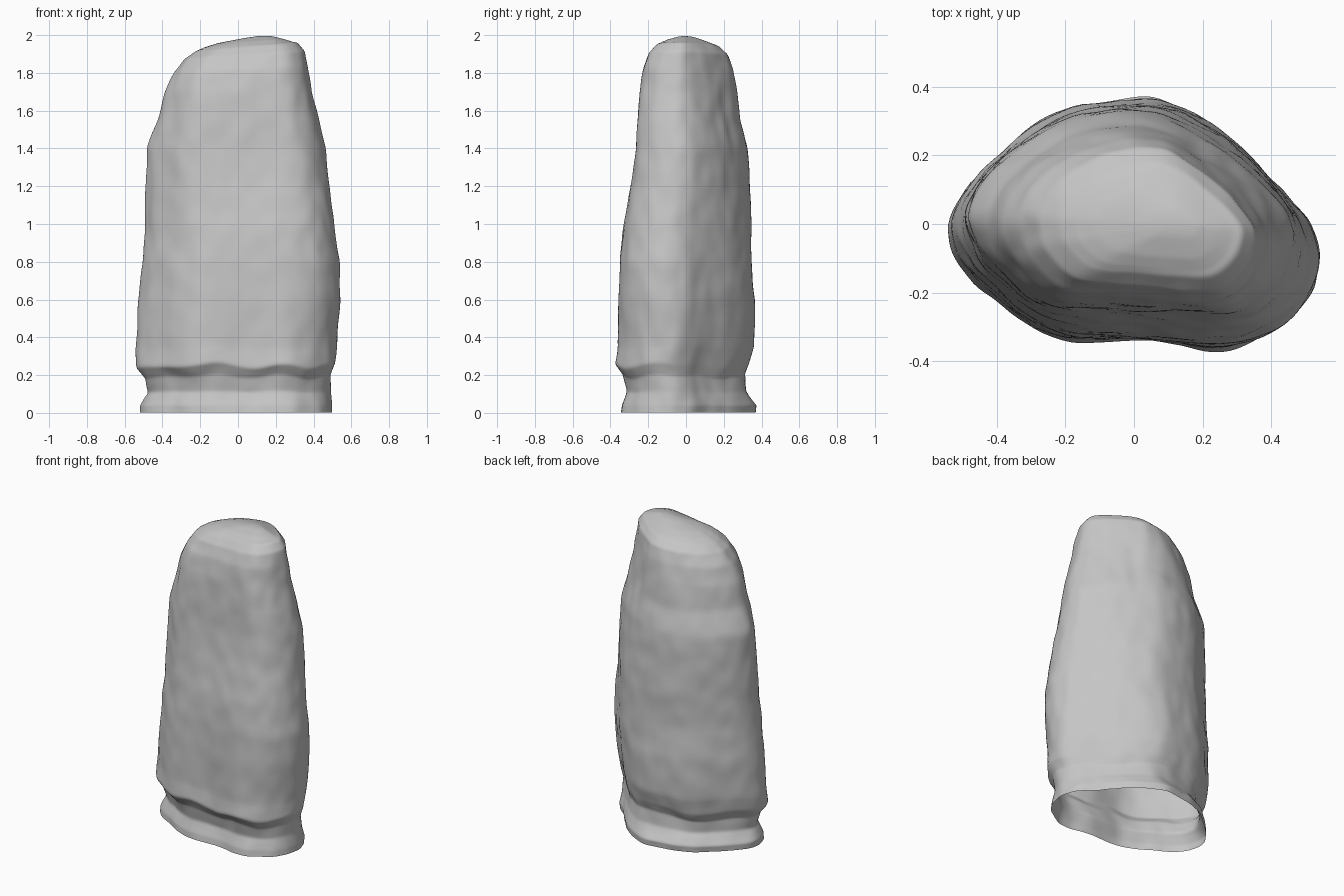
import bpy
import bmesh
import math
from mathutils import Vector, noise

cube = bpy.data.objects.get("Cube")
if cube:
    bpy.data.objects.remove(cube, do_unlink=True)

SIDES, RINGS = 120, 130

# Plan outlines, counterclockwise from the model's left end
BASE = [(.54, -.10), (.515, .0), (.42, .11), (.28, .26), (.09, .37), (-.08, .365),
        (-.27, .31), (-.45, .15), (-.54, .0), (-.50, -.13), (-.36, -.23),
        (-.16, -.33), (.1, -.34), (.28, -.36), (.43, -.30), (.51, -.21)]
CROWN = [(.36, -.04), (.345, .02), (.28, .10), (.2, .17), (.1, .225), (-.03, .23),
         (-.13, .20), (-.22, .14), (-.28, .05), (-.275, -.02), (-.25, -.08),
         (-.17, -.16), (-.03, -.18), (.12, -.19), (.25, -.19), (.33, -.13)]

# Height, then x and y limits of the stone at that height
LEVELS = [(0, -.52, .50, -.34, .36), (.04, -.52, .50, -.335, .365),
          (.11, -.475, .49, -.31, .315), (.19, -.49, .49, -.33, .305),
          (.25, -.54, .515, -.37, .33), (.35, -.54, .52, -.36, .355),
          (.6, -.53, .54, -.36, .365), (.8, -.51, .54, -.35, .35),
          (1, -.495, .515, -.33, .35), (1.2, -.49, .49, -.295, .335),
          (1.4, -.48, .465, -.27, .32), (1.55, -.42, .43, -.26, .285),
          (1.7, -.38, .39, -.245, .265), (1.82, -.335, .37, -.225, .245),
          (1.9, -.28, .352, -.195, .22), (1.945, -.21, .315, -.155, .17),
          (1.972, -.11, .24, -.10, .10), (1.99, .03, .18, -.04, .04)]


def spline(a, b, c, d, t):
    return .5 * (2 * b + (c - a) * t + (2 * a - 5 * b + 4 * c - d) * t ** 2
                 + (3 * b - a - 3 * c + d) * t ** 3)


def outline(points):
    """Smooth closed outline, scaled to fill the unit square."""
    n, pts = len(points), [Vector(p) for p in points]
    out = []
    for i in range(SIDES):
        s = i * n / SIDES
        k = int(s)
        out.append(spline(*(pts[(k + j) % n] for j in (-1, 0, 1, 2)), s - k))
    lo = [min(p[a] for p in out) for a in (0, 1)]
    hi = [max(p[a] for p in out) for a in (0, 1)]
    return [Vector([(p[a] - lo[a]) / (hi[a] - lo[a]) for a in (0, 1)]) for p in out]


def level(s):
    """Interpolated level at fractional row s."""
    k = min(int(s), len(LEVELS) - 2)
    t = s - k
    return [a + (b - a) * t for a, b in zip(LEVELS[k], LEVELS[k + 1])]


def roughen(co):
    """Long upright dents with finer chipped relief, faded at the crown."""
    tall = Vector((co.x * 4, co.y * 4, co.z * 1.5))
    fine = Vector((co.x * 13, co.y * 13, co.z * 8))
    d = .014 * noise.noise(tall) + .007 * noise.noise(fine)
    out = Vector((co.x, co.y * 1.5, 0))
    out = out.normalized() if out.length > .05 else out
    fade = 1 - max(0, co.z - 1.85) * 4
    return co + out * d * fade


# Standing stone: a lofted shell, open underneath
bm = bmesh.new()
base, crown = outline(BASE), outline(CROWN)
rings = []
for r in range(RINGS + 1):
    z, x0, x1, y0, y1 = level(r * (len(LEVELS) - 1) / RINGS)
    mix = min(1, z / 1.9)
    ring = []
    for a, b in zip(base, crown):
        p = a.lerp(b, mix)
        x, y = x0 + (x1 - x0) * p.x, y0 + (y1 - y0) * p.y
        tilt = max(0, z - 1.7) * .3 * (x - .12) * (1 if z < 1.95 else .8)
        co = roughen(Vector((x, y, z + tilt)))
        # Uneven overhang above the narrow foot
        if .08 < z < .4:
            co.z += .03 * noise.noise(Vector((x * 5, y * 5, 0))) * math.sin((z - .08) / .32 * math.pi)
        ring.append(bm.verts.new(co))
    rings.append(ring)
for low, high in zip(rings, rings[1:]):
    for i in range(SIDES):
        j = (i + 1) % SIDES
        bm.faces.new((low[i], low[j], high[j], high[i]))
peak = bm.verts.new((.11, 0, 2))
for i in range(SIDES):
    bm.faces.new((rings[-1][i], rings[-1][(i + 1) % SIDES], peak))

mesh = bpy.data.meshes.new("standing_stone")
bm.to_mesh(mesh)
bm.free()
stone = bpy.data.objects.new("standing_stone", mesh)
bpy.context.collection.objects.link(stone)

# Plain grey stone
grey = bpy.data.materials.new("stone_grey")
grey.use_nodes = True
colour = (.56, .56, .56, 1)
grey.diffuse_color = colour
grey.node_tree.nodes["Principled BSDF"].inputs["Base Color"].default_value = colour
mesh.materials.append(grey)

# Soften the loft and shade it smooth
soften = stone.modifiers.new("soften", 'SMOOTH')
soften.factor = .5
soften.iterations = 2
bpy.context.view_layer.objects.active = stone
stone.select_set(True)
bpy.ops.object.shade_smooth_by_angle(angle=math.radians(50))
